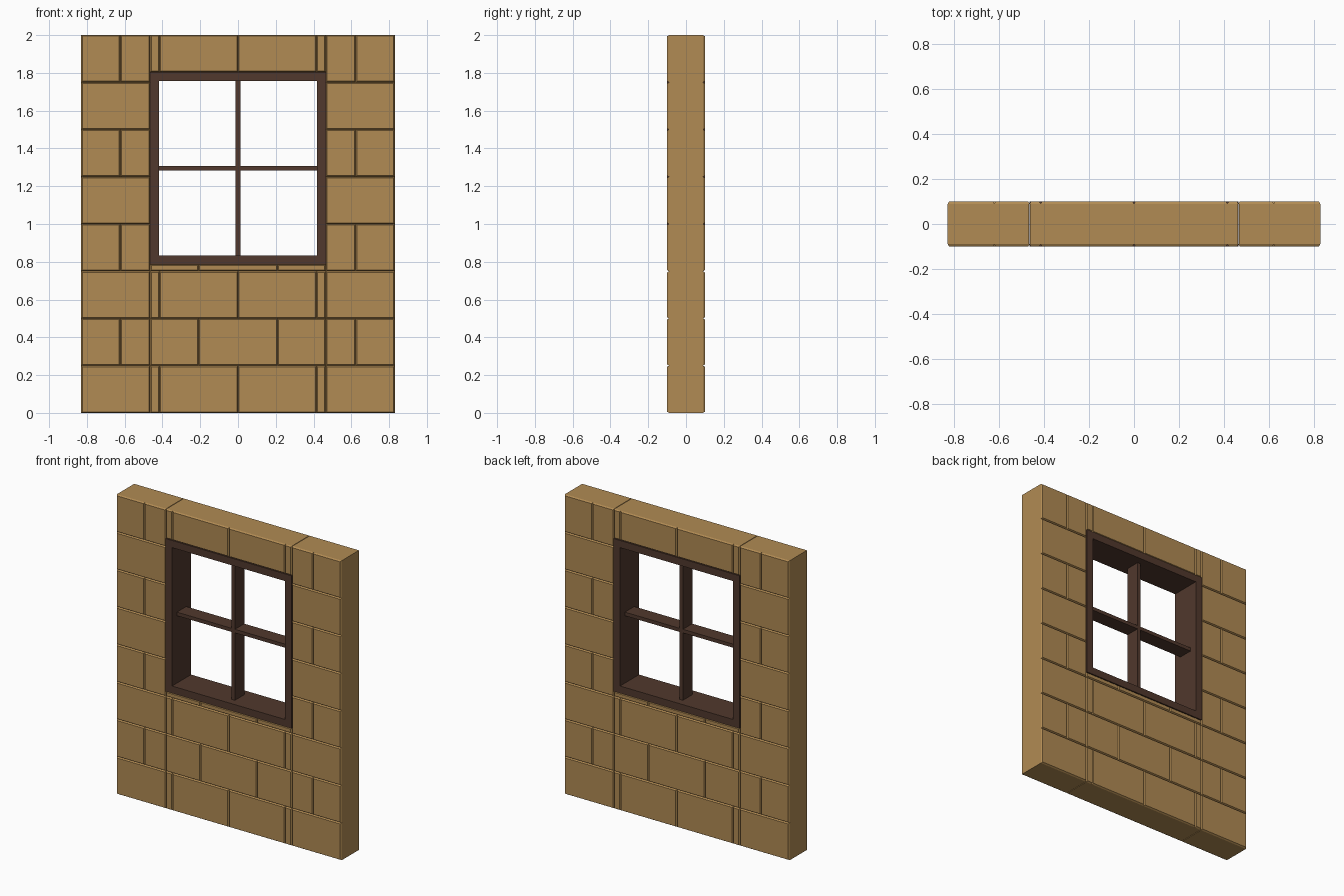
import bpy, bmesh

if "Cube" in bpy.data.objects:
    bpy.data.objects.remove(bpy.data.objects["Cube"])

W, D, H = 0.83, 0.10, 2.0      # half width, half depth, height
C = 0.09                       # half depth of the core behind the blocks
ROW = 0.25                     # course height
OX, Z0, Z1 = 0.465, 0.785, 1.805   # window opening
BAR = 0.048                    # frame bar thickness


def material(name, rgb):
    m = bpy.data.materials.new(name)
    m.diffuse_color = (*rgb, 1)
    m.use_nodes = True
    m.node_tree.nodes["Principled BSDF"].inputs["Base Color"].default_value = m.diffuse_color
    return m


stone = material("tan_block", (0.44, 0.257, 0.087))
wood = material("dark_brown_wood", (0.082, 0.040, 0.026))


def finish(bm, name, mat):
    bmesh.ops.recalc_face_normals(bm, faces=bm.faces)
    me = bpy.data.meshes.new(name)
    bm.to_mesh(me)
    bm.free()
    me.materials.append(mat)
    ob = bpy.data.objects.new(name, me)
    bpy.context.collection.objects.link(ob)
    return ob


def add_box(bm, x0, x1, y0, y1, z0, z1, inset=0.0, inset_side=0):
    """Box; the face on inset_side (-1 front, 1 back) is shrunk to a chamfer."""
    vs = bmesh.ops.create_cube(bm, size=1)["verts"]
    for v in vs:
        sx, sy, sz = v.co
        i = inset if inset_side * sy > 0 else 0
        v.co = (x0 + i if sx < 0 else x1 - i,
                y0 if sy < 0 else y1,
                z0 + i if sz < 0 else z1 - i)


def box(name, mat, *dims):
    bm = bmesh.new()
    add_box(bm, *dims)
    return finish(bm, name, mat)


# Core slabs: two side piers, and the parts below and above the window
G = 0.002
for side, (a, b) in {"left": (-W, -OX - G), "right": (OX + G, W)}.items():
    box("wall_core_" + side, stone, a, b, -C, C, 0, H)
box("wall_core_below", stone, -OX + G, OX - G, -C, C, 0, Z0)
box("wall_core_above", stone, -OX + G, OX - G, -C, C, Z1, H)


# Chamfered block faces on front and back, laid in courses
def blocks(bm, xs, z0, z1):
    for a, b in zip(xs, xs[1:]):
        for s in (-1, 1):
            y0, y1 = sorted((s * C, s * D))
            add_box(bm, a, b, y0, y1, z0, z1, 0.006, s)


side_bm, mid_bm = bmesh.new(), bmesh.new()
for r in range(8):
    z0, z1 = r * ROW, (r + 1) * ROW
    odd = r % 2
    xs = [OX, 0.623, W] if odd else [OX, W]
    blocks(side_bm, xs, z0, z1)
    blocks(side_bm, [-x for x in reversed(xs)], z0, z1)
    mid = [-OX, -0.209, 0.209, OX] if odd else [-OX, -0.416, 0, 0.416, OX]
    if r == 7:      # lintel course
        blocks(mid_bm, [-OX, -0.416, 0, 0.416, OX], Z1, z1)
    elif z0 < Z0:
        blocks(mid_bm, mid, z0, min(z1, Z0))
finish(side_bm, "pier_blocks", stone)
finish(mid_bm, "middle_blocks", stone)

# Window frame
box("frame_top", wood, -OX, OX, -D, D, Z1 - BAR, Z1)
box("frame_sill", wood, -OX, OX, -D, D, Z0, Z0 + BAR)
for side, s in (("left", -1), ("right", 1)):
    a, b = sorted((s * OX, s * (OX - BAR)))
    box("frame_" + side, wood, a, b, -D, D, Z0 + BAR, Z1 - BAR)

# Crossing glazing bars
zc = (Z0 + Z1) / 2
box("glazing_bar_vertical", wood, -0.012, 0.012, -0.05, 0.05, Z0 + BAR, Z1 - BAR)
box("glazing_bar_horizontal", wood, -OX + BAR, OX - BAR, -0.049, 0.049, zc - 0.012, zc + 0.012)
